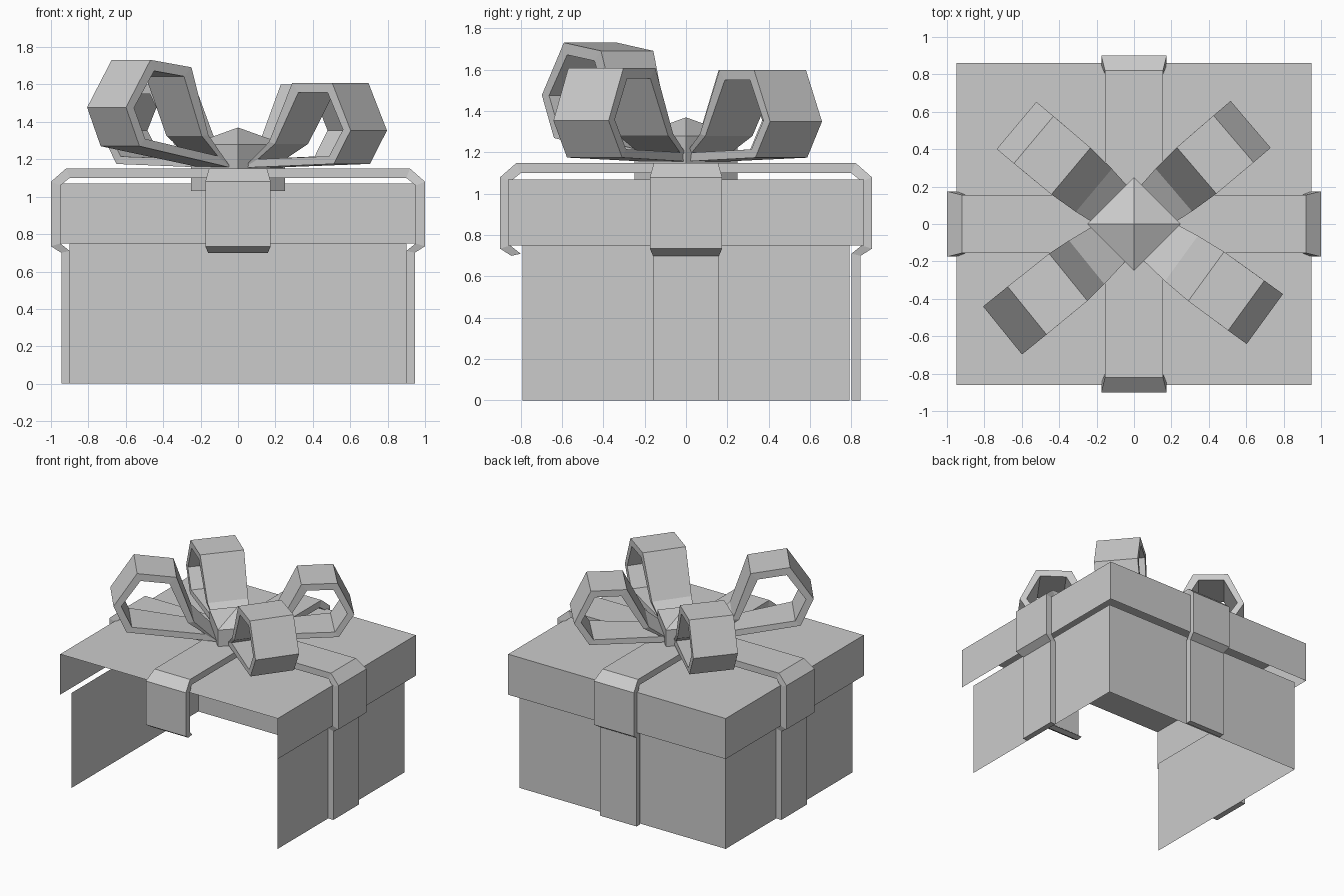
import bpy
import bmesh
import math
from mathutils import Matrix

cube = bpy.data.objects.get("Cube")
if cube:
    bpy.data.objects.remove(cube, do_unlink=True)

grey = bpy.data.materials.new("plain_grey")
grey.use_nodes = True
colour = (0.6, 0.6, 0.6, 1)
grey.diffuse_color = colour
grey.node_tree.nodes["Principled BSDF"].inputs["Base Color"].default_value = colour


def finish(name, bm):
    bmesh.ops.recalc_face_normals(bm, faces=bm.faces)
    mesh = bpy.data.meshes.new(name)
    bm.to_mesh(mesh)
    bm.free()
    mesh.materials.append(grey)
    obj = bpy.data.objects.new(name, mesh)
    bpy.context.collection.objects.link(obj)
    return obj


def open_box(name, hx, hy, bottom, top, has_top):
    """Thin shell with a back and two sides, open at the front and below."""
    bm = bmesh.new()
    plan = [(-hx, -hy), (-hx, hy), (hx, hy), (hx, -hy)]
    low = [bm.verts.new((x, y, bottom)) for x, y in plan]
    high = [bm.verts.new((x, y, top)) for x, y in plan]
    for i in range(3):
        bm.faces.new((low[i], low[i + 1], high[i + 1], high[i]))
    if has_top:
        bm.faces.new(high)
    return finish(name, bm)


def band(name, outer, inner, widths, angle, closed=False):
    """Strap with thickness, from an outer and an inner path in the XZ plane."""
    bm = bmesh.new()
    rows = []
    for (xo, zo), (xi, zi), w in zip(outer, inner, widths):
        corners = ((xo, -w, zo), (xo, w, zo), (xi, w, zi), (xi, -w, zi))
        rows.append([bm.verts.new(c) for c in corners])
    pairs = list(zip(rows, rows[1:]))
    if closed:
        pairs.append((rows[-1], rows[0]))
    else:
        bm.faces.new(rows[0])
        bm.faces.new(rows[-1])
    for a, b in pairs:
        for k in range(4):
            m = (k + 1) % 4
            bm.faces.new((a[k], a[m], b[m], b[k]))
    bmesh.ops.transform(bm, matrix=Matrix.Rotation(math.radians(angle), 4, "Z"),
                        verts=bm.verts)
    return finish(name, bm)


# Box and lid
open_box("box_walls", 0.90, 0.79, 0, 0.75, False)
open_box("lid", 0.95, 0.862, 0.75, 1.07, True)


# Ribbons over the lid: half path from the top edge to the ground, then mirrored
def ribbon(name, reach, angle, skip_end=0):
    r = reach
    outer = [(r - 0.08, 1.15), (r, 1.08), (r, 0.735), (r - 0.055, 0.70), (r - 0.055, 0)]
    inner = [(r - 0.10, 1.10), (r - 0.05, 1.06), (r - 0.05, 0.75), (r - 0.10, 0.71), (r - 0.10, 0)]
    widths = [0.155, 0.175, 0.175, 0.16, 0.16]
    start = len(outer) - skip_end

    def full(path):
        return [(-x, z) for x, z in path[:start][::-1]] + path

    band(name, full(outer), full(inner), widths[:start][::-1] + widths, angle)


ribbon("side_to_side_ribbon", 1.0, 0)
ribbon("front_to_back_ribbon", 0.90, 90, skip_end=1)

# Knot: four-sided block with a pointed top
bm = bmesh.new()
rings = []
for z in (1.03, 1.28):
    rings.append([bm.verts.new((0.25 * math.cos(a * math.pi / 2),
                                0.25 * math.sin(a * math.pi / 2), z)) for a in range(4)])
tip = bm.verts.new((0, 0, 1.37))
bm.faces.new(rings[0])
for i in range(4):
    j = (i + 1) % 4
    bm.faces.new((rings[0][i], rings[0][j], rings[1][j], rings[1][i]))
    bm.faces.new((rings[1][i], rings[1][j], tip))
finish("bow_knot", bm)

# Bow loops: one folded strap, turned, scaled and tilted about the knot
LOOP_OUT = [(0.10, 1.155), (0.28, 1.29), (0.44, 1.60), (0.70, 1.60), (0.82, 1.35), (0.71, 1.175)]
LOOP_IN = [(0.19, 1.20), (0.32, 1.28), (0.48, 1.55), (0.67, 1.55), (0.77, 1.355), (0.68, 1.215)]
LOOP_W = [0.125, 0.15, 0.163, 0.165, 0.165, 0.165]


def bow_loop(name, angle, size=1.0, tilt=0, shift=0):
    c, s = math.cos(math.radians(tilt)), math.sin(math.radians(tilt))
    px, pz = LOOP_OUT[0]

    def move(path):
        return [(px + shift + size * (c * (x - px) - s * (z - pz)),
                 pz + size * (s * (x - px) + c * (z - pz))) for x, z in path]

    band(name, move(LOOP_OUT), move(LOOP_IN), LOOP_W, angle, closed=True)


bow_loop("back_left_loop", 40.5)
bow_loop("back_right_loop", 140)
bow_loop("front_left_loop", -36, 1.02, 0, 0.03)
bow_loop("front_right_loop", 219, 1.10, 8, 0.05)
